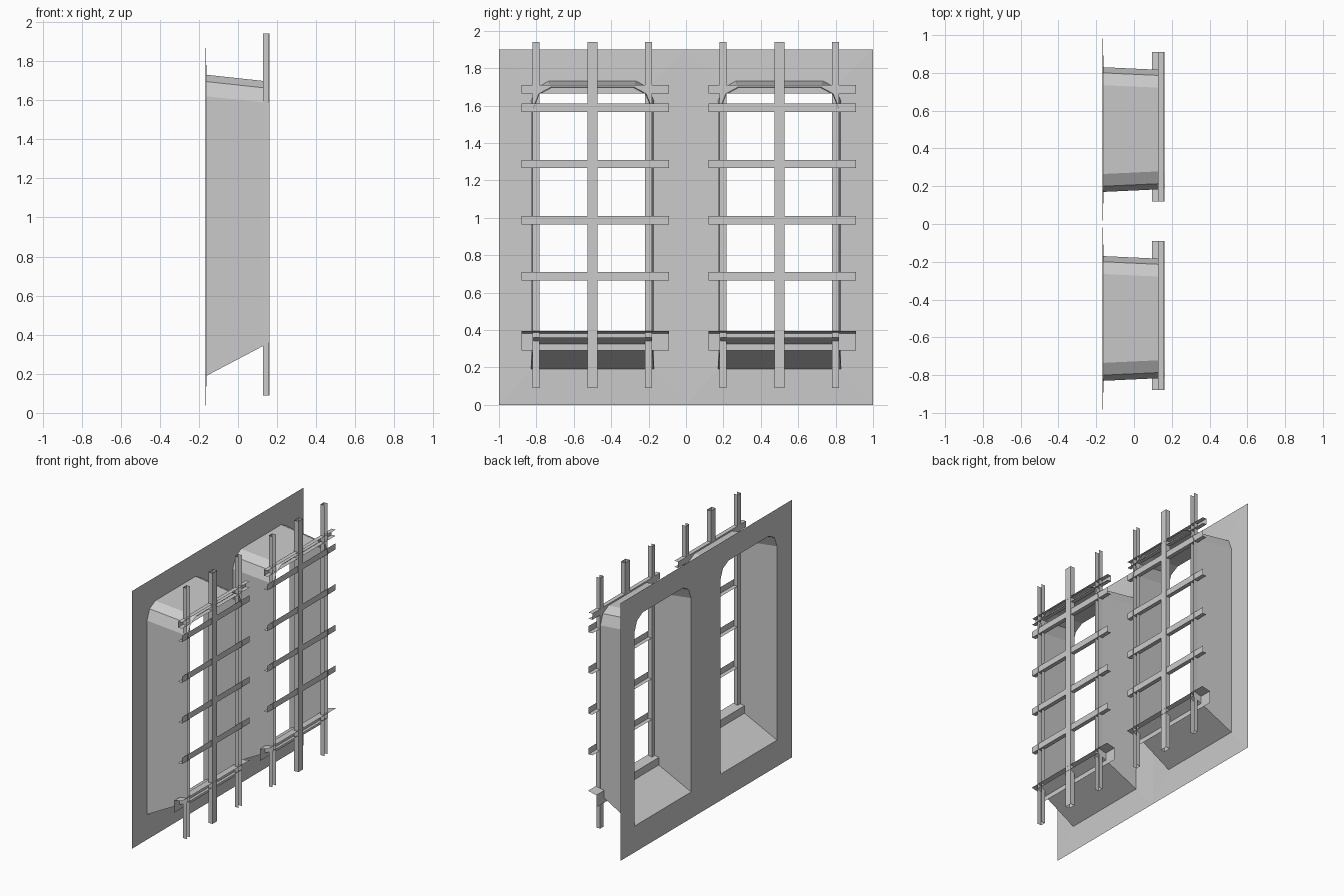
import bpy

if "Cube" in bpy.data.objects:
    bpy.data.objects.remove(bpy.data.objects["Cube"])


def make(name, verts, faces):
    me = bpy.data.meshes.new(name)
    me.from_pydata(verts, [], faces)
    me.update()
    ob = bpy.data.objects.new(name, me)
    bpy.context.collection.objects.link(ob)
    return ob


def loft(name, rings, closed=True):
    """Skin between equal-length rings, ends left open."""
    n = len(rings[0])
    verts = [p for r in rings for p in r]
    faces = []
    for k in range(len(rings) - 1):
        for i in range(n if closed else n - 1):
            j = (i + 1) % n
            faces.append((k * n + i, k * n + j, (k + 1) * n + j, (k + 1) * n + i))
    return make(name, verts, faces)


def opening(x, cy, half, z0, z1):
    """Window outline with faceted upper corners."""
    right = [(half, z0), (half, z1 - 0.11), (half - 0.03, z1 - 0.035), (half - 0.095, z1)]
    pts = right + [(-y, z) for y, z in reversed(right)]
    return [(x, cy + y, z) for y, z in pts]


def panel_edge(x, cy):
    """Outer rectangle of the wall, point-matched to the opening."""
    right = [(0.5, 0.0), (0.5, 1.62), (0.5, 1.90), (0.235, 1.90)]
    pts = right + [(-y, z) for y, z in reversed(right)]
    return [(x, cy + y, z) for y, z in pts]


def rail(name, profile, y0, y1):
    """Folded sheet running along y; profile in (x, z)."""
    return loft(name, [[(x, y, z) for x, z in profile] for y in (y0, y1)], False)


def post(name, profile, cy, closed):
    """Upright section; profile in (x, y)."""
    return loft(name, [[(x, cy + y, z) for x, y in profile] for z in (0.09, 1.94)], closed)


BACK, FRONT = 0.127, 0.158

for side, cy in (("left", -0.5), ("right", 0.5)):
    # wall panel and tapered window reveal with sloping sill
    loft(f"wall_panel_{side}", [panel_edge(-0.166, cy), opening(-0.161, cy, 0.33, 0.19, 1.73)])
    loft(f"window_reveal_{side}", [opening(-0.161, cy, 0.33, 0.19, 1.73),
                                   opening(0.162, cy, 0.315, 0.36, 1.695)])

    # side channels and hollow centre mullion
    for tag, y in (("a", -0.303), ("b", 0.3)):
        w = 0.019
        post(f"side_post_{side}_{tag}",
             [(FRONT, y - w), (BACK, y - w), (BACK, y + w), (FRONT, y + w)], cy, False)
    w = 0.027
    post(f"centre_mullion_{side}",
         [(FRONT + 0.003, -w), (BACK, -w), (BACK, w), (FRONT + 0.003, w)], cy, True)

    # glazing bars: angle sections
    y0, y1 = cy - 0.38, cy + 0.41
    for i, z in enumerate((0.665, 0.965, 1.265, 1.565)):
        rail(f"glazing_bar_{side}_{i}",
             [(FRONT, z + 0.045), (FRONT, z), (BACK, z)], y0, y1)

    # head channel
    rail(f"head_rail_{side}",
         [(FRONT, 1.71), (BACK, 1.71), (BACK, 1.665), (FRONT, 1.665)], y0, y1)

    # sill angle with tilted shelf
    rail(f"sill_rail_{side}",
         [(0.095, 0.29), (0.095, 0.38), (0.162, 0.395)], y0, y1)
